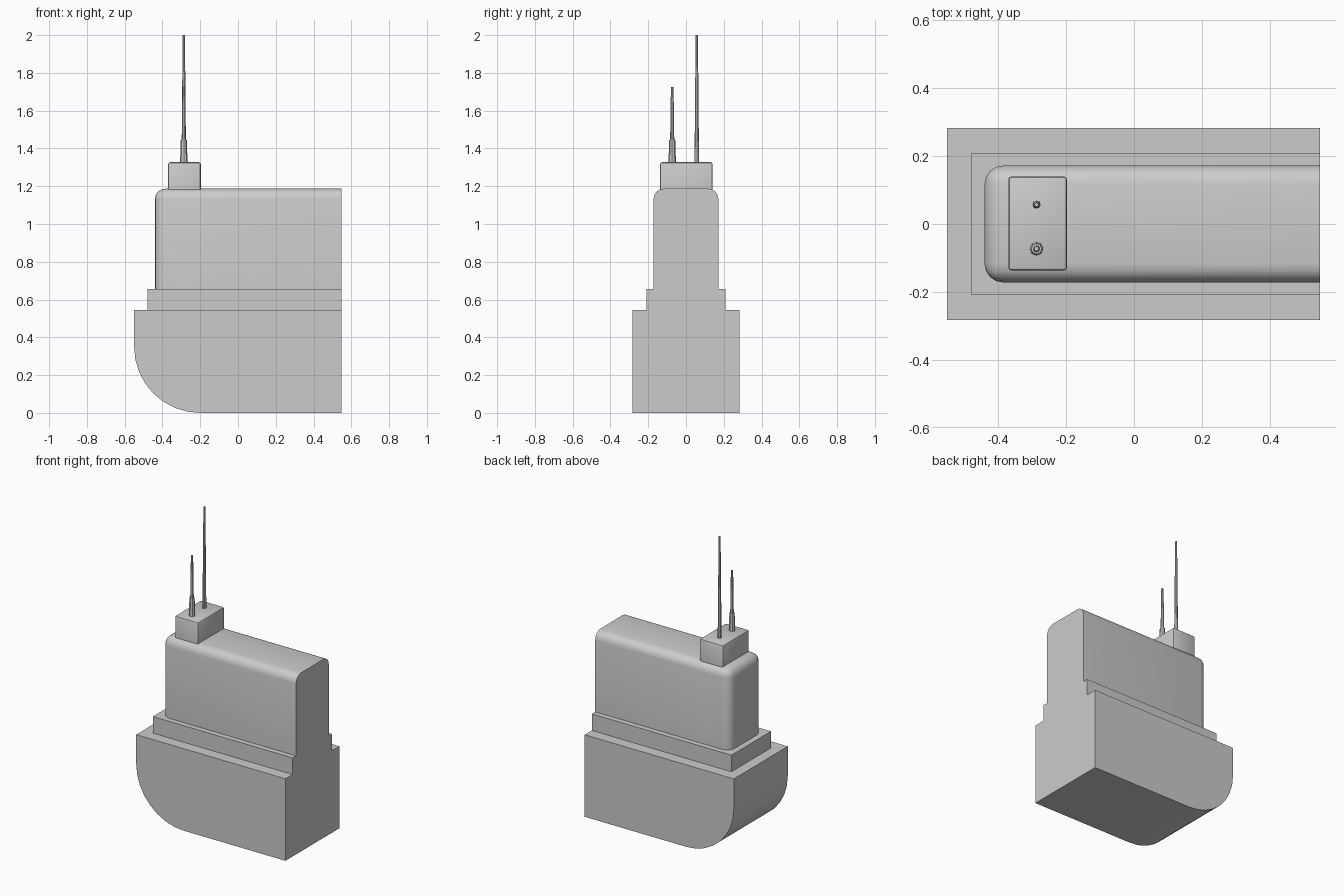
import bpy, bmesh
from math import radians, sin, cos, pi

cube = bpy.data.objects.get("Cube")
if cube:
    bpy.data.objects.remove(cube, do_unlink=True)

GREY = (0.6, 0.6, 0.6, 1)
paint = bpy.data.materials.new("plain grey")
paint.use_nodes = True
paint.diffuse_color = GREY
paint.node_tree.nodes["Principled BSDF"].inputs["Base Color"].default_value = GREY

END = 0.547  # flat end shared by hull, step and cabin


def add_object(name, bm, smooth=True):
    bmesh.ops.recalc_face_normals(bm, faces=bm.faces)
    mesh = bpy.data.meshes.new(name)
    bm.to_mesh(mesh)
    bm.free()
    mesh.materials.append(paint)
    obj = bpy.data.objects.new(name, mesh)
    bpy.context.collection.objects.link(obj)
    if smooth:
        bpy.ops.object.select_all(action='DESELECT')
        obj.select_set(True)
        bpy.context.view_layer.objects.active = obj
        bpy.ops.object.shade_smooth_by_angle(angle=radians(40))
    return obj


def box(x, y, z):
    bm = bmesh.new()
    bmesh.ops.create_cube(bm, size=1)
    for v in bm.verts:
        v.co = [r[0] if c < 0 else r[1] for c, r in zip(v.co, (x, y, z))]
    return bm


def bevel(bm, width, segments, keep):
    edges = [e for e in bm.edges if keep(e)]
    bmesh.ops.bevel(bm, geom=edges, offset=width, segments=segments,
                    profile=0.5, affect='EDGES')


def mast(name, y, rings, sides=8):
    # Lathe stacked (radius, height) rings into a closed thin rod
    bm = bmesh.new()
    loops = [[bm.verts.new((-0.287 + r * cos(2 * pi * i / sides),
                            y + r * sin(2 * pi * i / sides), z))
              for i in range(sides)] for r, z in rings]
    for low, high in zip(loops, loops[1:]):
        for i in range(sides):
            j = (i + 1) % sides
            bm.faces.new((low[i], low[j], high[j], high[i]))
    bm.faces.new(loops[0])
    bm.faces.new(loops[-1])
    add_object(name, bm)


# Hull: side profile with a round lower nose, extruded across y
R, NOSE = 0.35, -0.55
profile = [(END, 0), (END, 0.545), (NOSE, 0.545)]
profile += [(NOSE + R - R * cos(a), R - R * sin(a))
            for a in (pi / 2 * i / 8 for i in range(9))]
bm = bmesh.new()
side = bm.faces.new([bm.verts.new((x, -0.283, z)) for x, z in profile])
ext = bmesh.ops.extrude_face_region(bm, geom=[side])
bmesh.ops.translate(bm, vec=(0, 0.566, 0),
                    verts=[g for g in ext["geom"] if isinstance(g, bmesh.types.BMVert)])
add_object("hull", bm)

# Stepped deck
add_object("deck_step", box((-0.48, END), (-0.208, 0.208), (0.545, 0.655)), smooth=False)

# Cabin: rounded everywhere except its base and its flat end
bm = box((-0.44, END), (-0.172, 0.172), (0.655, 1.187))
bevel(bm, 0.055, 4, lambda e: not (all(v.co.z < 0.7 for v in e.verts)
                                   or all(v.co.x > 0.5 for v in e.verts)))
add_object("cabin", bm)

# Roof box that carries the masts
bm = box((-0.37, -0.197), (-0.137, 0.14), (1.18, 1.327))
bevel(bm, 0.01, 2, lambda e: not all(v.co.z < 1.2 for v in e.verts))
add_object("roof_box", bm)

mast("tall_mast", 0.057, [(0.012, 1.32), (0.011, 1.45), (0.006, 2.0)])
mast("short_mast", -0.073, [(0.02, 1.32), (0.016, 1.445), (0.011, 1.445), (0.007, 1.725)])
